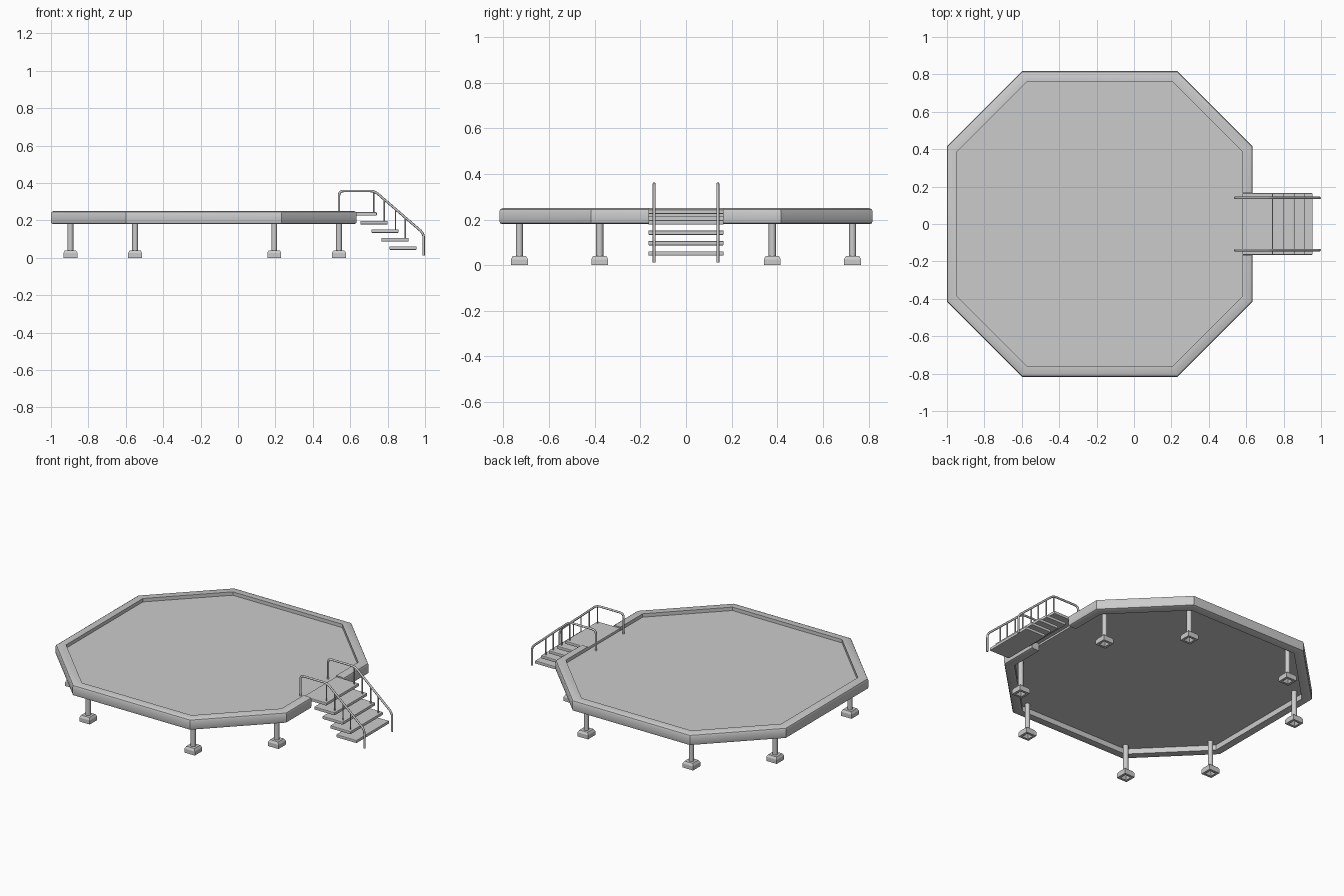
import bpy, bmesh
from mathutils import Vector

if "Cube" in bpy.data.objects:
    bpy.data.objects.remove(bpy.data.objects["Cube"])

CX = -0.183          # deck centre in x
R = 0.8175           # half width of the octagon
GAP = 0.165          # half width of the stair opening


def make(name, verts, faces, smooth=False):
    me = bpy.data.meshes.new(name)
    me.from_pydata(verts, [], faces)
    bm = bmesh.new()
    bm.from_mesh(me)
    bmesh.ops.recalc_face_normals(bm, faces=bm.faces)
    bm.to_mesh(me)
    bm.free()
    ob = bpy.data.objects.new(name, me)
    bpy.context.collection.objects.link(ob)
    if smooth:
        bpy.context.view_layer.objects.active = ob
        ob.select_set(True)
        bpy.ops.object.shade_smooth_by_angle(angle=0.7)
        ob.select_set(False)
    return ob


def loft(name, rings, smooth=False, caps=True):
    n = len(rings[0])
    verts = [p for r in rings for p in r]
    faces = [(i * n + j, i * n + (j + 1) % n, (i + 1) * n + (j + 1) % n, (i + 1) * n + j)
             for i in range(len(rings) - 1) for j in range(n)]
    if caps:
        faces += [tuple(range(n)), tuple(range((len(rings) - 1) * n, len(rings) * n))]
    return make(name, verts, faces, smooth)


def box(name, x0, x1, y0, y1, z0, z1, bevel=0.0):
    ring = [(x0, y0), (x1, y0), (x1, y1), (x0, y1)]
    ob = loft(name, [[(x, y, z) for x, y in ring] for z in (z0, z1)])
    if bevel:
        m = ob.modifiers.new("bevel", 'BEVEL')
        m.width, m.segments = bevel, 2
    return ob


def cylinder(name, x, y, z0, z1, r, sides=16):
    bpy.ops.mesh.primitive_cylinder_add(vertices=sides, radius=r, depth=z1 - z0,
                                        location=(x, y, (z0 + z1) / 2))
    ob = bpy.context.object
    ob.name = name
    bpy.ops.object.shade_smooth_by_angle()
    return ob


def tube(name, pts, r, bend):
    # polyline with rounded corners, swept with a round section
    pts = [Vector(p) for p in pts]
    path = [pts[0]]
    for a, b, c in zip(pts, pts[1:], pts[2:]):
        p, q = b + (a - b).normalized() * bend, b + (c - b).normalized() * bend
        for i in range(6):
            t = i / 5
            path.append(p * (1 - t) ** 2 + b * 2 * t * (1 - t) + q * t * t)
    path.append(pts[-1])
    cu = bpy.data.curves.new(name, 'CURVE')
    cu.dimensions = '3D'
    cu.bevel_depth, cu.bevel_resolution, cu.use_fill_caps = r, 2, True
    sp = cu.splines.new('POLY')
    sp.points.add(len(path) - 1)
    for pt, co in zip(sp.points, path):
        pt.co = (*co, 1)
    ob = bpy.data.objects.new(name, cu)
    bpy.context.collection.objects.link(ob)
    return ob


# octagon outline, counter-clockwise from the stair side
A, B = R, 0.416
octagon = [(A, B), (B, A), (-B, A), (-A, B), (-A, -B), (-B, -A), (B, -A), (A, -B)]

# rim: rounded section swept round the octagon, open at the stairs
section = [(0.055, 0.18), (0.012, 0.18), (0.003, 0.184), (0, 0.193), (0, 0.235),
           (0.004, 0.245), (0.014, 0.25), (0.055, 0.25)]
rings = []
for x, y in [(A, GAP)] + octagon + [(A, -GAP)]:
    ring = []
    for d, z in section:
        s = 1 - d / R
        ring.append((CX + x * s, y if abs(y) == GAP else y * s, z))
    rings.append(ring)
loft("deck_rim", rings, smooth=True)

# floor panel
loft("deck_floor", [[(CX + x * 0.935, y * 0.935, z) for x, y in octagon]
                    for z in (0.214, 0.228)])

# support legs with hollow stepped feet
for sx in (-1, 1):
    for sy in (-1, 1):
        for lx, ly in ((0.718, 0.378), (0.372, 0.73)):
            x, y = CX + 0.005 + sx * lx, sy * ly
            cylinder("support_leg", x, y, 0.03, 0.218, 0.0155)
            foot = [(0.012, 0.026), (0.022, 0), (0.037, 0), (0.037, 0.026),
                    (0.029, 0.04), (0.015, 0.04)]
            loft("support_foot", [[(x + i * h, y + j * h, z) for i, j in
                                   ((-1, -1), (1, -1), (1, 1), (-1, 1))]
                                  for h, z in foot])

# landing and stair treads
box("stair_landing", 0.58, 0.742, -GAP, GAP, 0.225, 0.244, 0.004)
for i, (x0, z0) in enumerate(((0.655, 0.178), (0.713, 0.133), (0.767, 0.087), (0.81, 0.042))):
    box(f"stair_tread_{i + 1}", x0, x0 + 0.145, -GAP, GAP, z0, z0 + 0.019, 0.004)

# handrails and balusters
for side, y in (("front", -0.14), ("back", 0.14)):
    tube(f"{side}_handrail", [(0.54, y, 0.225), (0.54, y, 0.357), (0.73, y, 0.357),
                              (0.993, y, 0.13), (0.993, y, 0.012)], 0.0065, 0.025)
    for x, z0, z1 in ((0.725, 0.24, 0.354), (0.783, 0.19, 0.311),
                      (0.842, 0.145, 0.26), (0.895, 0.1, 0.215)):
        cylinder(f"{side}_baluster", x, y, z0, z1, 0.004, 10)
